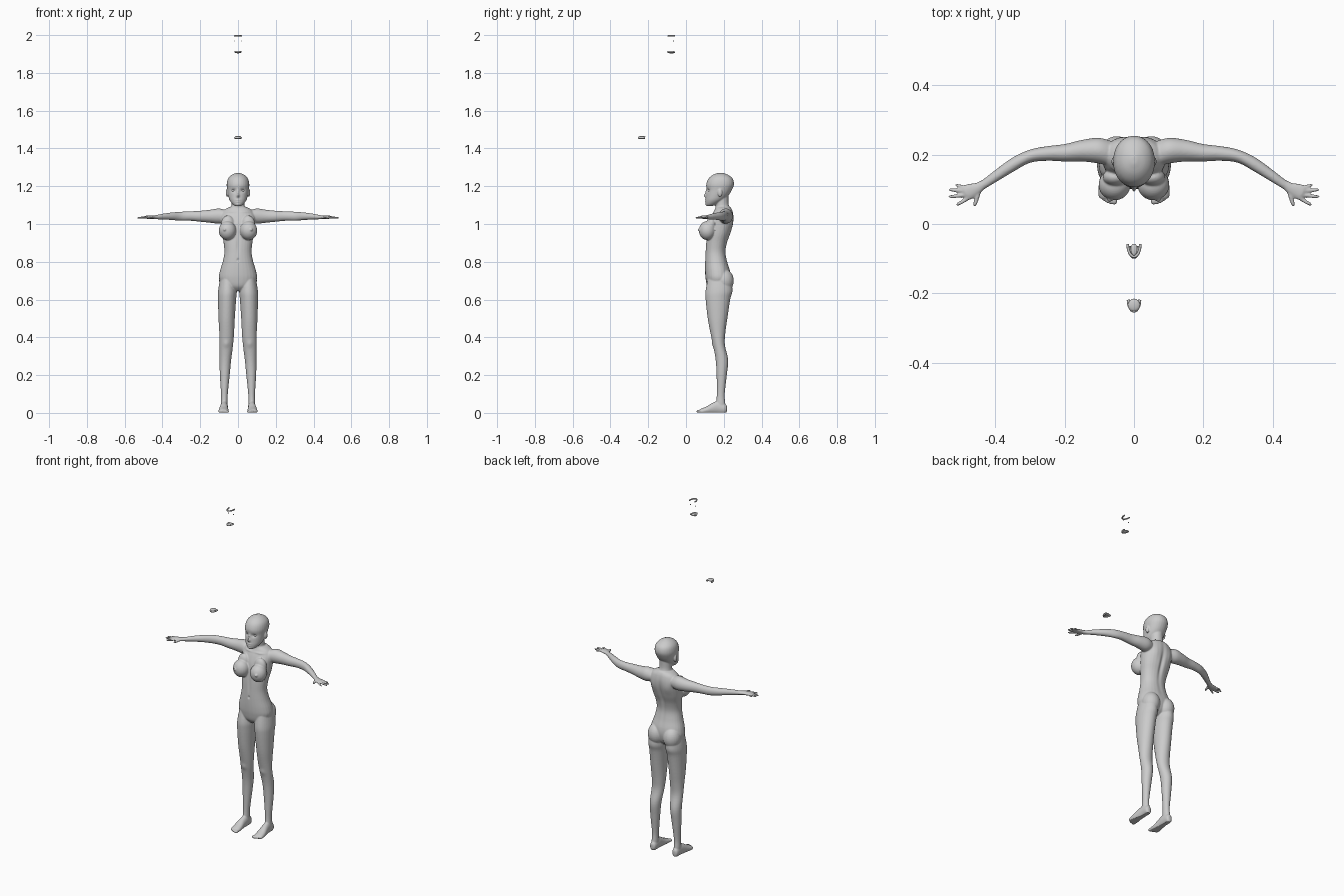
import bpy, bmesh, math
from mathutils import Vector, Matrix

Z = Vector((0, 0, 1))
bm = bmesh.new()


def smooth_rows(rows, steps=5):
    # Catmull-Rom interpolation between section rows
    out = []
    for i in range(len(rows) - 1):
        p = [rows[max(i - 1, 0)], rows[i], rows[i + 1], rows[min(i + 2, len(rows) - 1)]]
        for k in range(steps):
            t = k / steps
            out.append([0.5 * (2 * b + (c - a) * t + (2 * a - 5 * b + 4 * c - d) * t * t
                               + (3 * b - a - 3 * c + d) * t ** 3) for a, b, c, d in zip(*p)])
    return out + [list(rows[-1])]


def loft(rows, d=Z, n=28, power=2.0):
    # rows: x, y, z, radius across, radius in depth
    d = Vector(d).normalized()
    if abs(d.z) > 0.9:
        u, v = Vector((1, 0, 0)), Vector((0, 1, 0))
    else:
        u = Z.cross(d).normalized()
        v = d.cross(u)
    rings = []
    for x, y, z, a, b in smooth_rows(rows):
        ring = []
        for i in range(n):
            c, s = math.cos(math.tau * i / n), math.sin(math.tau * i / n)
            cu = math.copysign(abs(c) ** (2 / power), c) * max(a, 0.001)
            sv = math.copysign(abs(s) ** (2 / power), s) * max(b, 0.001)
            ring.append(bm.verts.new(Vector((x, y, z)) + u * cu + v * sv))
        rings.append(ring)
    for r, q in zip(rings, rings[1:]):
        for i in range(n):
            bm.faces.new((r[i], r[(i + 1) % n], q[(i + 1) % n], q[i]))
    bm.faces.new(rings[0][::-1])
    bm.faces.new(rings[-1])


def column(rows, power=2.0):
    # rows: x, z, half width, front y, back y
    loft([(x, (f + b) / 2, z, w, (b - f) / 2) for x, z, w, f, b in rows], power=power)


def blob(c, r, target=None):
    bmesh.ops.create_uvsphere(target or bm, u_segments=24, v_segments=16, radius=1,
                              matrix=Matrix.Translation(c) @ Matrix.Diagonal((*r, 1)))


def finger(a, b, r):
    a, b = Vector(a), Vector(b)
    rows = [(*a.lerp(b, t), r * k, r * k) for t, k in
            ((0, .9), (.3, 1), (.6, .95), (.88, .8), (1, .3))]
    loft(rows, b - a, 12)


# Leg
column([(.055, .73, .036, .12, .235), (.056, .65, .049, .104, .246), (.058, .60, .048, .104, .234),
        (.060, .50, .043, .115, .219), (.060, .42, .039, .130, .208), (.062, .36, .036, .143, .206),
        (.067, .28, .031, .157, .223), (.070, .20, .026, .162, .216), (.072, .10, .018, .163, .205),
        (.073, .05, .018, .160, .208), (.073, .01, .017, .165, .210)])
# Buttock
blob((.05, .2, .70), (.05, .053, .062))
# Foot and toes
loft([(.073, .217, .022, .008, .014), (.073, .207, .022, .018, .026), (.073, .17, .028, .020, .034),
      (.075, .14, .023, .022, .030), (.076, .11, .014, .026, .021), (.076, .085, .009, .027, .015),
      (.075, .074, .008, .024, .011)], (0, -1, 0))
for i in range(5):
    blob((.056 + i * .0105, .068 + .0012 * i * i, .008), (.008 - .0007 * i, .013, .009 - .0006 * i))
# Arm
loft([(.06, .200, 1.040, .036, .030), (.10, .211, 1.042, .037, .040), (.15, .211, 1.041, .031, .034),
      (.20, .205, 1.041, .025, .029), (.25, .203, 1.042, .021, .025), (.30, .195, 1.041, .019, .024),
      (.35, .170, 1.041, .021, .020), (.40, .137, 1.039, .018, .015), (.435, .113, 1.036, .015, .011),
      (.45, .105, 1.036, .016, .010)], (1, 0, 0))
# Hand
loft([(.432, .113, 1.036, .011, .010), (.450, .103, 1.036, .016, .010), (.470, .095, 1.036, .022, .009),
      (.485, .089, 1.036, .022, .008), (.491, .086, 1.035, .017, .005)], (.9, -.4, 0))
for a, b, r in (((.483, .105), (.516, .113), .0052), ((.483, .095), (.534, .099), .0058),
                ((.480, .084), (.534, .078), .0060), ((.474, .076), (.512, .054), .0058),
                ((.446, .094), (.460, .051), .0066)):
    finger((*a, 1.036), (*b, 1.032), r)
# Breast
blob((.056, .113, .965), (.046, .045, .050))
blob((.054, .135, 1.0), (.036, .026, .045))
blob((.070, .072, .970), (.008, .009, .008))
# Ear
blob((.058, .180, 1.165), (.007, .012, .021))

# Mirror all of the above to the other side
copy = bmesh.ops.duplicate(bm, geom=bm.verts[:] + bm.edges[:] + bm.faces[:])["geom"]
bmesh.ops.scale(bm, vec=(-1, 1, 1), verts=[g for g in copy if isinstance(g, bmesh.types.BMVert)])

# Torso
column([(0, .645, .035, .135, .20), (0, .67, .080, .113, .225), (0, .71, .100, .104, .236),
        (0, .75, .096, .101, .234), (0, .80, .081, .101, .219), (0, .85, .072, .103, .210),
        (0, .90, .076, .106, .218), (0, .95, .085, .112, .236), (0, 1.0, .090, .120, .249),
        (0, 1.04, .092, .134, .252), (0, 1.072, .075, .150, .246), (0, 1.09, .045, .158, .236)], 2.2)
# Neck
column([(0, 1.04, .045, .15, .24), (0, 1.08, .038, .155, .234), (0, 1.11, .034, .155, .225),
        (0, 1.16, .034, .15, .225)])
# Head
column([(0, 1.094, .012, .110, .135), (0, 1.104, .028, .105, .165), (0, 1.125, .044, .104, .198),
        (0, 1.15, .052, .106, .224), (0, 1.18, .057, .109, .243), (0, 1.21, .060, .107, .254),
        (0, 1.24, .053, .119, .247), (0, 1.26, .034, .142, .223), (0, 1.271, .008, .172, .195)], 2.1)

# Fuse everything into one skin
bmesh.ops.recalc_face_normals(bm, faces=bm.faces[:])
raw = bpy.data.meshes.new("body_parts")
bm.to_mesh(raw)
bm.free()
body = bpy.data.objects.new("body", raw)
bpy.context.collection.objects.link(body)
rm = body.modifiers.new("fuse", 'REMESH')
rm.mode = 'VOXEL'
rm.voxel_size = 0.0034
sm = body.modifiers.new("soften", 'SMOOTH')
sm.factor = 0.5
sm.iterations = 4
bpy.context.view_layer.update()
skin = bpy.data.meshes.new_from_object(body.evaluated_get(bpy.context.evaluated_depsgraph_get()))
body.modifiers.clear()
body.data = skin

# Sculpted details: centre, radii, shift in y (mirrored when off centre)
details = [
    (.024, .115, 1.178, .012, .03, .009, .007),    # eye socket
    (0, .105, 1.150, .007, .03, .009, -.012),      # nose tip
    (0, .108, 1.168, .006, .03, .014, -.006),      # nose bridge
    (0, .103, 1.128, .012, .02, .003, -.004),      # upper lip
    (0, .103, 1.118, .010, .02, .003, -.004),      # lower lip
    (0, .105, 1.103, .010, .02, .007, -.003),      # chin
    (0, .240, .920, .011, .03, .110, -.010),       # spine
    (0, .100, .810, .005, .02, .007, .006),        # navel
    (0, .105, .890, .008, .02, .050, .004),        # midline
    (.042, .140, 1.064, .028, .03, .005, -.004),   # collarbone
    (.050, .248, 1.000, .024, .03, .035, .004),    # shoulder blade
    (.062, .143, .365, .016, .03, .018, -.004),    # kneecap
]
details += [(-d[0], *d[1:]) for d in details if d[0]]
for v in skin.vertices:
    x, y, z = v.co
    for cx, cy, cz, rx, ry, rz, dy in details:
        e = ((z - cz) / rz) ** 2
        if e < 6:
            e += ((x - cx) / rx) ** 2 + ((y - cy) / ry) ** 2
            if e < 6:
                v.co.y += dy * math.exp(-e)
    v.co.z = max(v.co.z, 0.001)
for p in skin.polygons:
    p.use_smooth = True


def ball(name, c, r):
    b = bmesh.new()
    blob(c, r, b)
    me = bpy.data.meshes.new(name)
    b.to_mesh(me)
    b.free()
    for p in me.polygons:
        p.use_smooth = True
    bpy.context.collection.objects.link(bpy.data.objects.new(name, me))


def arch(name, z, back, w, depth, r):
    # horseshoe tube, open toward the back
    cu = bpy.data.curves.new(name, 'CURVE')
    cu.dimensions = '3D'
    cu.bevel_depth = r
    cu.bevel_resolution = 2
    cu.use_fill_caps = True
    sp = cu.splines.new('POLY')
    sp.points.add(16)
    for i, pt in enumerate(sp.points):
        a = math.pi * i / 16
        pt.co = (w * math.cos(a), back - depth * math.sin(a), z, 1)
    bpy.context.collection.objects.link(bpy.data.objects.new(name, cu))


# Eyes
for s, side in ((-1, "left"), (1, "right")):
    ball("eyeball_" + side, (s * .024, .131, 1.178), (.012, .012, .012))
    ball("back_tooth_" + side, (s * .017, -.066, 1.968), (.002, .003, .003))
# Loose mouth parts above the figure
arch("upper_teeth", 1.996, -.058, .018, .036, .004)
arch("lower_gum", 1.911, -.064, .014, .031, .005)
ball("tongue", (0, -.076, 1.909), (.011, .019, .006))
arch("upper_gum", 1.456, -.218, .016, .032, .005)
ball("palate", (0, -.233, 1.461), (.017, .018, .006))
